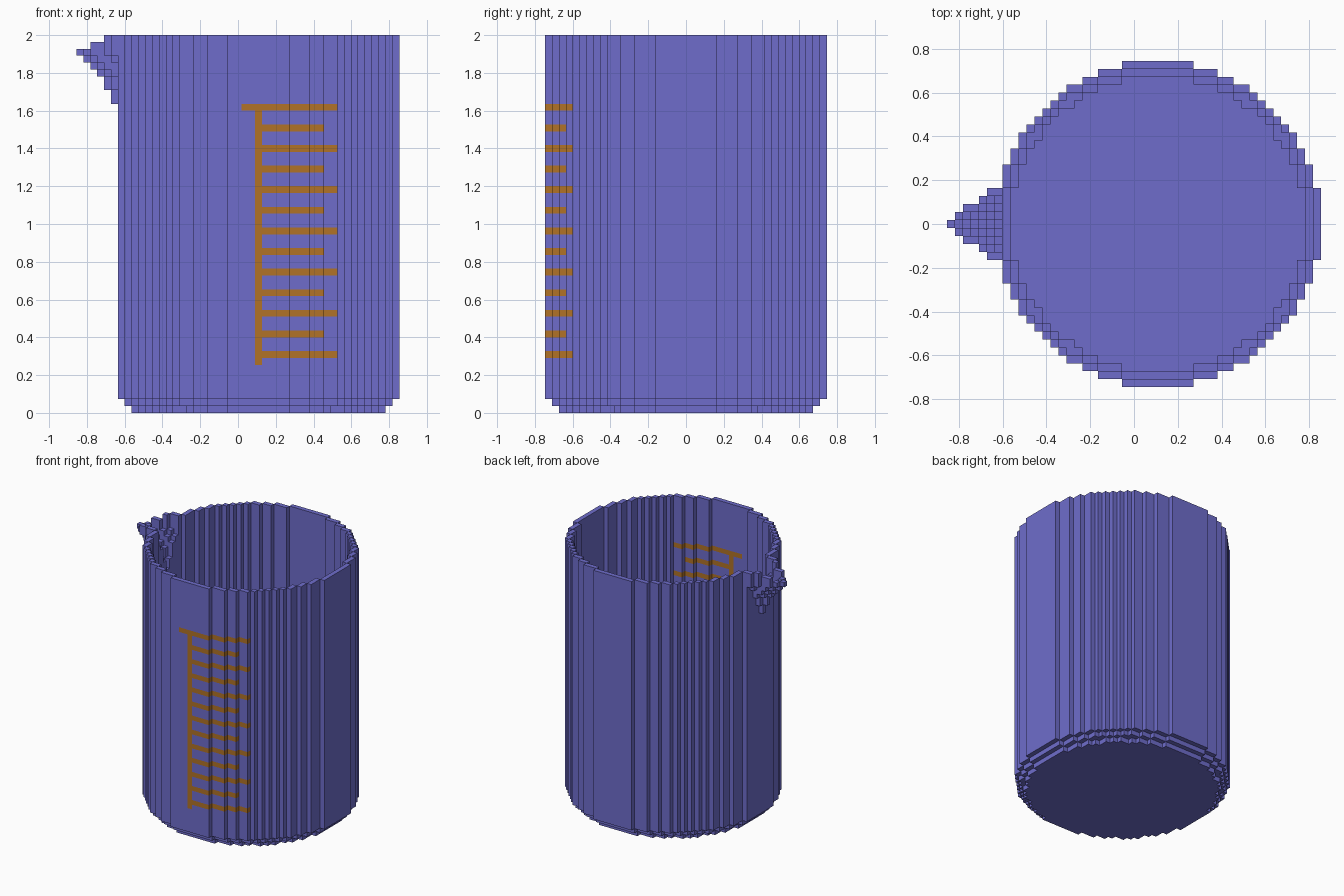
import bpy, bmesh

if "Cube" in bpy.data.objects:
    bpy.data.objects.remove(bpy.data.objects["Cube"])

V = 2 / 55            # edge of one block
CX = 3                # the beaker axis sits three blocks right of centre
TOP = 54              # index of the top layer


def material(name, rgb):
    m = bpy.data.materials.new(name)
    m.diffuse_color = (*rgb, 1)
    m.use_nodes = True
    m.node_tree.nodes["Principled BSDF"].inputs["Base Color"].default_value = m.diffuse_color
    return m


BLUE = material("violet_blue", (0.158, 0.152, 0.60))
ORANGE = material("dark_orange", (0.44, 0.17, 0.02))


def disc(r):
    n = range(-21, 22)
    return {(i + CX, j) for i in n for j in n if i * i + j * j < r * r}


def layers(cells, z0, z1):
    return {(x, y, z) for x, y in cells for z in range(z0, z1 + 1)}


# Floor: a disc and one stepped ring
floor = layers(disc(18.5), 0, 0) | layers(disc(19.5) - disc(18.5), 1, 1)

# Wall: one block thick
wall = layers(disc(20.5) - disc(19.5), 2, TOP)

# Spout: an open V that shrinks towards the wall lower down
half_width = [0, 1, 2, 2, 3, 4, 4]            # from the tip inwards
tips = [-23, -23, -23, -22, -21, -20, -19, -19, -18, -18]   # top layer down
rim_limit = {0: -19, 1: -21}                  # the lip dips towards the tip
spout = set()
for t, tip in enumerate(tips):
    z = TOP - t
    for x in range(tip, -17):
        if x < rim_limit.get(t, -99):
            continue
        w = half_width[x - tip]
        # fill sideways to the previous column so the V stays closed
        spout |= {(x, w, z), (x, -w, z)}
    opening = half_width[-17 - tip]
    wall -= {(-17, y, z) for y in range(-opening + 1, opening)}
wall |= {(-17, 0, TOP - len(tips))}

# Scale: upright bar with alternating long and short marks
marks = {c for c in wall if c[1] < 0 and c[0] == CX and 7 <= c[2] <= 44}
for n, z in enumerate(range(8, 45, 3)):
    start = 1 if z == 44 else CX
    end = 12 if n % 2 else 14
    marks |= {c for c in wall if c[1] < 0 and c[2] == z and start <= c[0] <= end}
wall -= marks

solid = floor | wall | spout | marks

# The four corners of each face of a block, counter-clockwise from outside
FACES = {
    (1, 0, 0): ((1, 0, 0), (1, 1, 0), (1, 1, 1), (1, 0, 1)),
    (-1, 0, 0): ((0, 0, 0), (0, 0, 1), (0, 1, 1), (0, 1, 0)),
    (0, 1, 0): ((0, 1, 0), (0, 1, 1), (1, 1, 1), (1, 1, 0)),
    (0, -1, 0): ((0, 0, 0), (1, 0, 0), (1, 0, 1), (0, 0, 1)),
    (0, 0, 1): ((0, 0, 1), (1, 0, 1), (1, 1, 1), (0, 1, 1)),
    (0, 0, -1): ((0, 0, 0), (0, 1, 0), (1, 1, 0), (1, 0, 0)),
}


def build(name, cells, mat):
    """Make an object from the exposed faces of a set of blocks."""
    bm = bmesh.new()
    verts = {}

    def vert(p):
        if p not in verts:
            verts[p] = bm.verts.new(((p[0] - .5) * V, (p[1] - .5) * V, p[2] * V))
        return verts[p]

    for x, y, z in sorted(cells):
        for (dx, dy, dz), corners in FACES.items():
            if (x + dx, y + dy, z + dz) not in solid:
                bm.faces.new([vert((x + a, y + b, z + c)) for a, b, c in corners])
    mesh = bpy.data.meshes.new(name)
    bm.to_mesh(mesh)
    bm.free()
    mesh.materials.append(mat)
    bpy.context.collection.objects.link(bpy.data.objects.new(name, mesh))


build("floor", floor, BLUE)
build("wall", wall, BLUE)
build("spout", spout, BLUE)
build("measuring_marks", marks, ORANGE)
